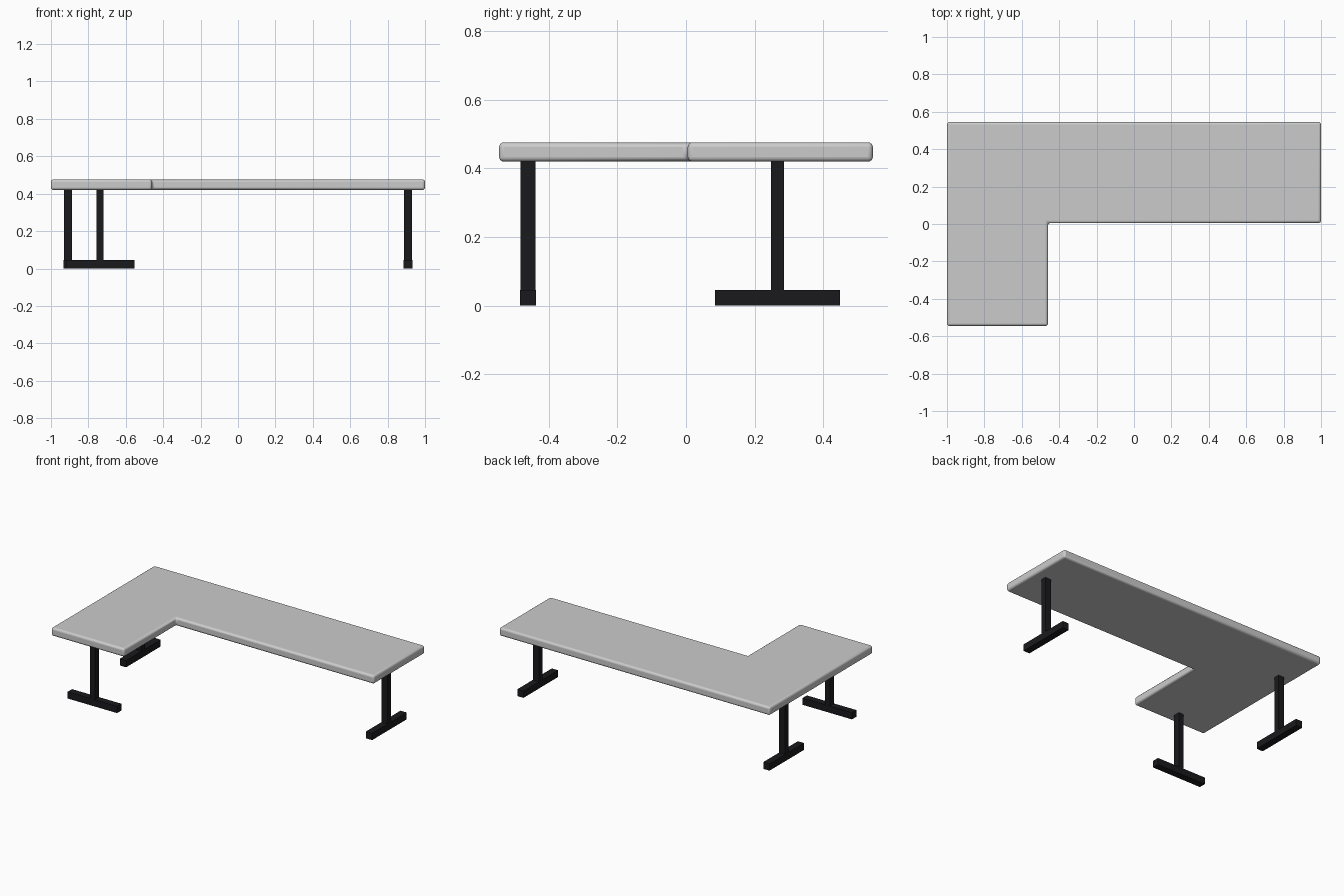
import bpy, bmesh
from mathutils import Vector

if "Cube" in bpy.data.objects:
    bpy.data.objects.remove(bpy.data.objects["Cube"])

TOP_Z, UNDER_Z, FOOT_H = 0.476, 0.42, 0.045

black = bpy.data.materials.new("black_metal")
black.diffuse_color = (0.01, 0.01, 0.012, 1)
black.use_nodes = True
black.node_tree.nodes["Principled BSDF"].inputs["Base Color"].default_value = black.diffuse_color


def finish(bm, name, bevel, segments):
    bmesh.ops.recalc_face_normals(bm, faces=bm.faces)
    mesh = bpy.data.meshes.new(name)
    bm.to_mesh(mesh)
    bm.free()
    ob = bpy.data.objects.new(name, mesh)
    bpy.context.collection.objects.link(ob)
    if bevel:
        mod = ob.modifiers.new("rounded_edges", 'BEVEL')
        mod.width, mod.segments = bevel, segments
        mod.limit_method = 'ANGLE'
    return ob


def box(name, centre, size):
    bm = bmesh.new()
    bmesh.ops.create_cube(bm, size=1)
    bmesh.ops.scale(bm, vec=Vector(size), verts=bm.verts)
    bmesh.ops.translate(bm, vec=Vector(centre), verts=bm.verts)
    ob = finish(bm, name, 0, 1)
    ob.data.materials.append(black)
    return ob


# L-shaped desktop: extruded outline with rounded edges
outline = [(-1, -0.545), (-0.46, -0.545), (-0.46, 0.005),
           (1, 0.005), (1, 0.545), (-1, 0.545)]
bm = bmesh.new()
face = bm.faces.new([bm.verts.new((x, y, UNDER_Z)) for x, y in outline])
up = bmesh.ops.extrude_face_region(bm, geom=[face])
bmesh.ops.translate(bm, vec=(0, 0, TOP_Z - UNDER_Z),
                    verts=[v for v in up["geom"] if isinstance(v, bmesh.types.BMVert)])
top = finish(bm, "desktop", 0.014, 4)
bpy.context.view_layer.objects.active = top
top.select_set(True)
bpy.ops.object.shade_smooth_by_angle()


# T-legs: a post standing on a foot bar
def t_leg(name, x, y, along_x):
    def size(length, width, height):
        return (length, width, height) if along_x else (width, length, height)
    post_h = UNDER_Z + 0.004 - FOOT_H
    box(name + "_foot", (x, y, FOOT_H / 2), size(0.365, 0.046, FOOT_H))
    box(name + "_post", (x, y, FOOT_H + post_h / 2), size(0.037, 0.044, post_h))


t_leg("back_left_leg", -0.909, 0.267, False)
t_leg("right_leg", 0.909, 0.267, False)
t_leg("front_leg", -0.737, -0.461, True)
